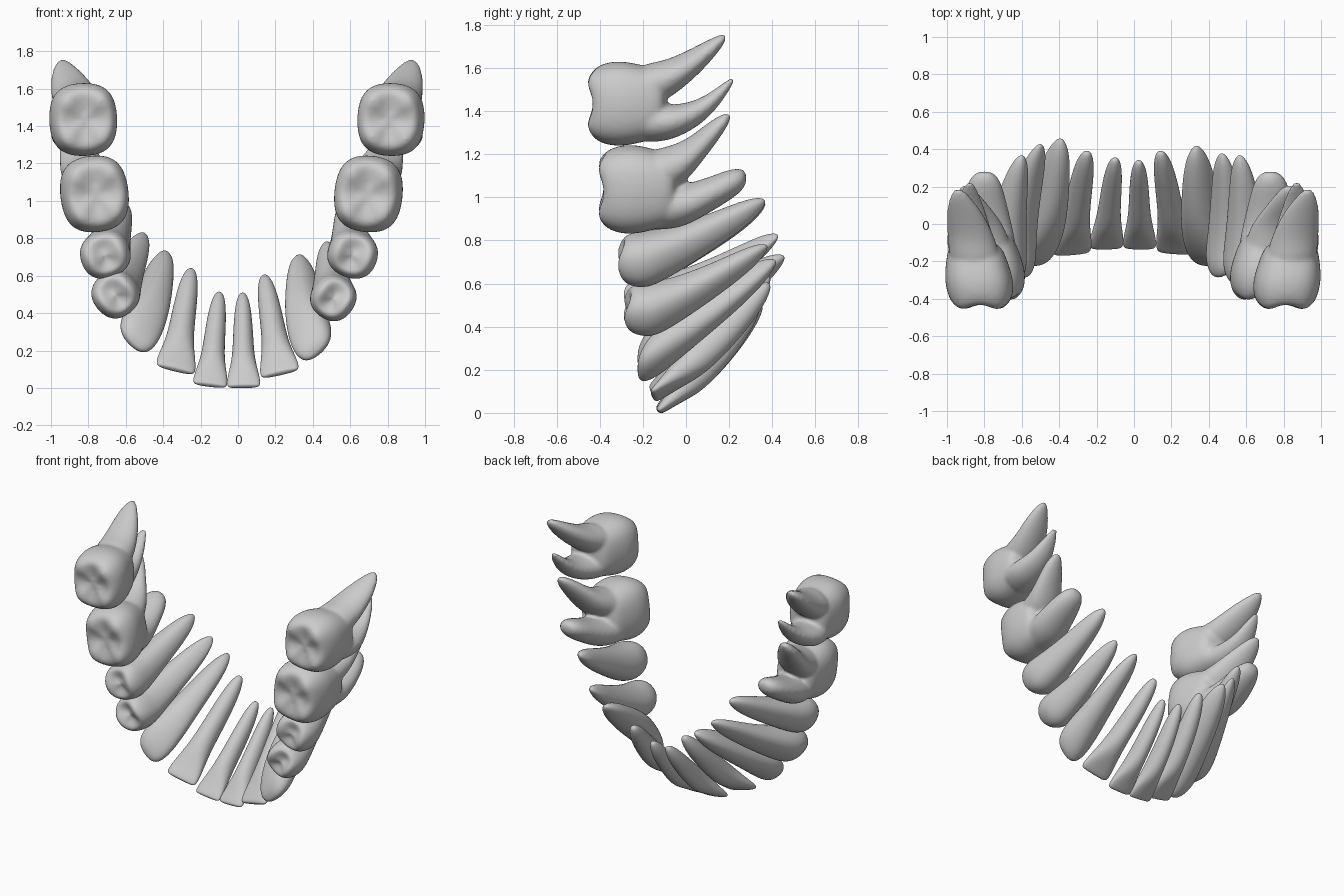
import bpy, bmesh
from math import cos, sin, pi, radians
from mathutils import Vector

if "Cube" in bpy.data.objects:
    bpy.data.objects.remove(bpy.data.objects["Cube"])

SEG = 16


def ring(c, u, v, p=2.0, cusp=0.0, k=0):
    """Superellipse section; cusp waves it along y to raise cusps."""
    pts = []
    for i in range(SEG):
        a = 2 * pi * i / SEG
        ca, sa = cos(a), sin(a)
        fx = abs(ca) ** (2 / p) * (1 if ca >= 0 else -1)
        fy = abs(sa) ** (2 / p) * (1 if sa >= 0 else -1)
        pts.append(c + u * fx + v * fy + Vector((0, cusp * cos(k * a), 0)))
    return pts


def loft(bm, rings):
    vs = [[bm.verts.new(p) for p in r] for r in rings]
    for a, b in zip(vs, vs[1:]):
        for i in range(SEG):
            j = (i + 1) % SEG
            bm.faces.new((a[i], a[j], b[j], b[i]))
    bm.faces.new(vs[0][::-1])
    bm.faces.new(vs[-1])


def finish(bm, name, merge=False):
    bmesh.ops.recalc_face_normals(bm, faces=bm.faces)
    for f in bm.faces:
        f.smooth = True
    me = bpy.data.meshes.new(name)
    bm.to_mesh(me)
    bm.free()
    ob = bpy.data.objects.new(name, me)
    bpy.context.collection.objects.link(ob)
    ob.modifiers.new("round", 'SUBSURF').levels = 2
    ob.modifiers["round"].render_levels = 2
    if merge:
        r = ob.modifiers.new("fuse", 'REMESH')
        r.mode = 'VOXEL'
        r.voxel_size = 0.012
        r.use_smooth_shade = True
        s = ob.modifiers.new("soften", 'SMOOTH')
        s.factor, s.iterations = 0.5, 8


def frame(deg):
    a = radians(deg)
    return Vector((cos(a), 0, sin(a))), Vector((-sin(a), 0, cos(a)))


# Incisors: thin edge, waisted neck, tapering root; rings square to the slanted axis
INCISOR = [(0, .8, .15), (.015, .98, .3), (.06, 1.02, .4), (.15, .92, .6), (.27, .76, .95),
           (.4, .66, 1.05), (.57, .61, 1), (.75, .55, .88), (.9, .43, .65), (.98, .25, .35), (1, .1, .12)]


def incisor(name, c, t, deg, w, d):
    c, t = Vector(c), Vector(t)
    axis = (t - c).normalized()
    m = frame(deg)[0]
    b = axis.cross(m).normalized()
    m = b.cross(axis).normalized()
    bm = bmesh.new()
    loft(bm, [ring(c.lerp(t, s) + b * 0.02 * sin(pi * s), m * w * x, b * d * y, 2.5 if s < .2 else 2)
              for s, x, y in INCISOR])
    finish(bm, name)


incisor("left_central_incisor", (-.15, -.13, .012), (-.10, .35, .51), -8, .093, .067)
incisor("right_central_incisor", (.03, -.13, .005), (.025, .335, .505), 2, .09, .067)
incisor("left_lateral_incisor", (-.335, -.16, .095), (-.25, .385, .635), -18, .108, .074)
incisor("right_lateral_incisor", (.225, -.155, .075), (.14, .385, .6), 16, .106, .074)

# Canines and premolars: single sheared root, (position, width, depth, cusp)
CANINE = [(.0, .3, .12, 0), (.015, .65, .35, 0), (.06, .92, .62, 0), (.16, 1, .9, 0), (.3, .9, 1.02, 0),
          (.45, .78, 1, 0), (.6, .68, .92, 0), (.78, .56, .75, 0), (.92, .38, .5, 0), (1, .1, .12, 0)]
PREMOLAR = [(.05, .05, .05, 0), (.045, .3, .3, .012), (.018, .58, .58, .02), (.025, .82, .82, .01),
            (.1, 1, 1, 0), (.2, 1.05, 1.03, 0), (.32, .96, .92, 0), (.46, .84, .78, 0),
            (.62, .72, .64, 0), (.78, .6, .5, 0), (.92, .42, .35, 0), (1, .12, .1, 0)]


def single_root(name, profile, c, t, deg, w, d, bend=True, lean=0):
    c, t = Vector(c), Vector(t)
    m, b = frame(deg)
    rings = []
    for s, x, y, cusp in profile:
        f = max(0, (s - .2) / .8) ** 1.2 if bend else s
        p = c.lerp(t, f) - b * lean * max(0, 1 - s / .35)
        p.y = c.y + (t.y - c.y) * s
        rings.append(ring(p, m * w * x, b * d * y, 2.3, cusp, 2))
    bm = bmesh.new()
    loft(bm, rings)
    finish(bm, name)


single_root("left_canine", CANINE, (-.52, -.225, .275), (-.395, .46, .72), -45, .12, .12, False, .035)
single_root("right_canine", CANINE, (.38, -.225, .23), (.335, .42, .70), 42, .12, .12, False, .035)
single_root("left_first_premolar", PREMOLAR, (-.655, -.29, .50), (-.50, .43, .82), -50, .125, .125)
single_root("right_first_premolar", PREMOLAR, (.51, -.285, .48), (.47, .38, .77), 55, .12, .12)
single_root("left_second_premolar", PREMOLAR, (-.71, -.315, .712), (-.60, .37, .97), -70, .125, .135)
single_root("right_second_premolar", PREMOLAR, (.613, -.315, .712), (.565, .37, .98), 70, .125, .135)

# Molars: four-cusped crown (depth from front, scale, cusp) fused with two roots
CROWN = [(.05, .05, 0), (.048, .3, .008), (.025, .58, .02), (.022, .8, .016), (.08, .97, .004),
         (.16, 1.03, 0), (.23, .97, 0), (.3, .88, 0), (.36, .76, 0), (.38, .4, 0)]
# Roots: (y, outward x, z offset, half height, half width)
FIRST = [[(-.2, .02, .07, .11, .14), (-.1, .04, .085, .11, .14), (0, .065, .13, .1, .13),
          (.08, .1, .215, .08, .1), (.16, .13, .295, .055, .065), (.21, .14, .342, .02, .025)],
         [(-.2, 0, -.08, .11, .14), (-.1, .01, -.085, .105, .14), (0, .03, -.075, .1, .14),
          (.12, .04, -.02, .083, .12), (.22, .04, .03, .073, .095), (.285, .04, .055, .04, .05)]]
SECOND = [[(-.24, .02, .08, .1, .14), (-.13, .04, .095, .1, .135), (-.05, .055, .13, .09, .125),
           (.06, .085, .205, .07, .1), (.14, .11, .27, .046, .06), (.19, .12, .312, .018, .022)],
          [(-.24, .02, -.085, .1, .14), (-.13, .045, -.09, .09, .135), (-.05, .06, -.085, .08, .125),
           (.06, .06, -.045, .062, .09), (.15, .06, .03, .05, .06), (.23, .06, .122, .016, .02)]]


def molar(name, c, deg, w, d, roots):
    c = Vector(c)
    side = 1 if c.x > 0 else -1
    m, b = frame(deg)
    bm = bmesh.new()
    loft(bm, [ring(c + Vector((side * .12 * max(0, y - .1), y, 0)), m * w * s, b * d * s, 2.6, cusp, 4)
              for y, s, cusp in CROWN])
    for root in roots:
        loft(bm, [ring(Vector((c.x + side * x, y, c.z + z)), Vector((0, 0, h)), Vector((-g, 0, 0)))
                  for y, x, z, h, g in root])
    finish(bm, name, True)


molar("left_first_molar", (-.76, -.42, 1.037), 97, .207, .183, FIRST)
molar("right_first_molar", (.69, -.42, 1.037), 84, .207, .183, FIRST)
molar("left_second_molar", (-.82, -.47, 1.435), 92, .197, .182, SECOND)
molar("right_second_molar", (.81, -.47, 1.435), 88, .197, .18, SECOND)
